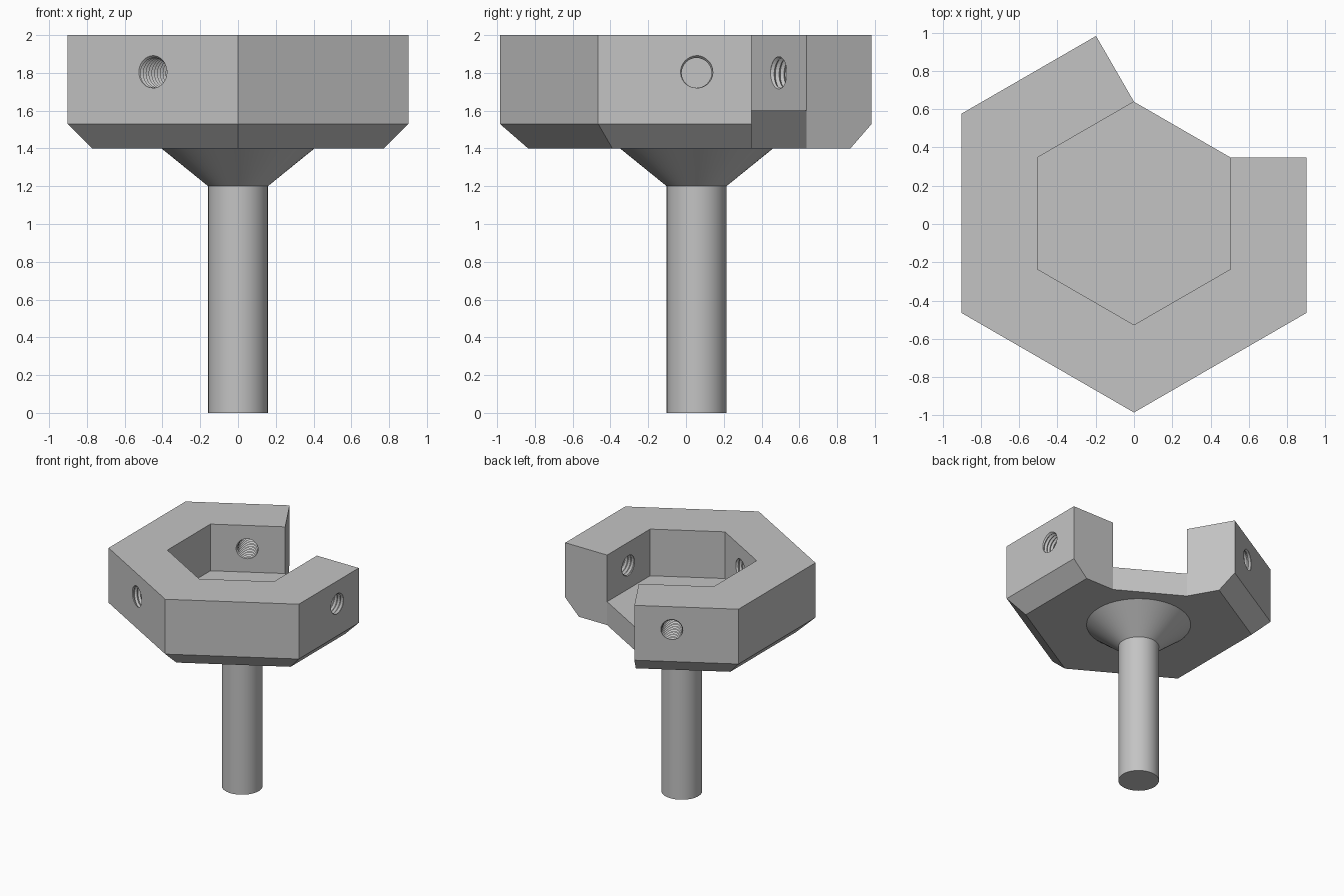
import bpy, bmesh
from math import sin, cos, pi, radians
from mathutils import Vector, Matrix

default = bpy.data.objects.get("Cube")
if default:
    bpy.data.objects.remove(default, do_unlink=True)

CENTRE_Y = 0.056
OUTER, INNER = 0.902, 0.505          # hexagon apothems
BASE, CHAMFER, FLOOR, TOP = 1.4, 1.53, 1.6, 2.0

grey = bpy.data.materials.new("plain grey")
grey.use_nodes = True
colour = (0.55, 0.55, 0.55, 1)
grey.diffuse_color = colour
grey.node_tree.nodes["Principled BSDF"].inputs["Base Color"].default_value = colour


def finish(bm, name):
    bmesh.ops.recalc_face_normals(bm, faces=bm.faces[:])
    mesh = bpy.data.meshes.new(name)
    bm.to_mesh(mesh)
    bm.free()
    mesh.materials.append(grey)
    ob = bpy.data.objects.new(name, mesh)
    ob.location.y = CENTRE_Y
    bpy.context.collection.objects.link(ob)
    return ob


def polar(radius, degrees, z=0.0):
    a = radians(degrees)
    return Vector((radius * cos(a), radius * sin(a), z))


# Hexagonal cup, open on one side
CORNERS = range(90, 391, 60)


def inner_chain(z):
    return [polar(INNER / cos(pi / 6), d, z) for d in CORNERS]


def outer_chain(apothem, z):
    chain = [polar(apothem / cos(pi / 6), d, z) for d in CORNERS]
    ends = inner_chain(z)
    chain[0] = ends[0] + polar(apothem - INNER, 120)
    chain[-1] = ends[-1] + polar(apothem - INNER, 0)
    return chain


bm = bmesh.new()
levels = [outer_chain(OUTER - (CHAMFER - BASE), BASE), outer_chain(OUTER, CHAMFER),
          outer_chain(OUTER, TOP), inner_chain(TOP), inner_chain(FLOOR)]
rows = [[bm.verts.new(p) for p in chain] for chain in levels]
under = {i: bm.verts.new(inner_chain(BASE)[i]) for i in (0, -1)}
for a, b in zip(rows, rows[1:]):
    for i in range(len(a) - 1):
        bm.faces.new((a[i], a[i + 1], b[i + 1], b[i]))
for i in (0, -1):                                   # cut ends of the wall
    bm.faces.new([row[i] for row in rows] + [under[i]])
bm.faces.new(rows[-1])                              # pocket floor
bm.faces.new((rows[-1][0], rows[-1][-1], under[-1], under[0]))
bm.faces.new(rows[0] + [under[-1], under[0]])       # underside
cup = finish(bm, "hex_cup")


# Threaded cutters for the three screw holes
def add_thread(bm, turn, major=0.092, minor=0.079, pitch=0.03, sides=32):
    start, count = INNER - 0.06, 17 * sides

    def helix(radius, shift):
        verts = []
        for m in range(count + 1):
            a = 2 * pi * m / sides
            p = Vector((start + pitch * (m / sides + shift), radius * cos(a), radius * sin(a)))
            verts.append(bm.verts.new(turn @ p))
        return verts

    root, crest = helix(major, 0), helix(minor, 0.5)
    faces = []
    for m in range(count):
        faces.append(bm.faces.new((root[m], root[m + 1], crest[m + 1], crest[m])))
        if m + sides < count:
            faces.append(bm.faces.new((crest[m], crest[m + 1], root[m + 1 + sides], root[m + sides])))
    # one last flank closes the strip up to the end of the helix
    caps = [bm.verts.new(turn @ Vector((x, 0, 0))) for x in (start, start + pitch * count / sides)]
    axis = turn @ Vector((1, 0, 0))
    for e in {e for f in faces for e in f.edges if e.is_boundary}:
        middle = (e.verts[0].co + e.verts[1].co) / 2
        far = middle.dot(axis) > (INNER + OUTER) / 2
        bm.faces.new((*e.verts, caps[far]))


bm = bmesh.new()
for angle in (0, 120, 240):
    add_thread(bm, Matrix.Rotation(radians(angle), 3, "Z"))
bmesh.ops.translate(bm, verts=bm.verts[:], vec=(0, 0, (FLOOR + TOP) / 2))
cutter = finish(bm, "screw_hole_cutter")
cutter.hide_render = True
cutter.display_type = "WIRE"

cut = cup.modifiers.new("screw holes", "BOOLEAN")
cut.operation, cut.solver, cut.object = "DIFFERENCE", "EXACT", cutter

# Turned stem with a flared neck
bm = bmesh.new()
profile = [(0, 0), (0.158, 0), (0.158, 1.2), (0.405, BASE)]
points = [bm.verts.new((r, 0, z)) for r, z in profile]
edges = [bm.edges.new(pair) for pair in zip(points, points[1:])]
bmesh.ops.spin(bm, geom=points + edges, cent=(0, 0, 0), axis=(0, 0, 1),
               angle=2 * pi, steps=64, use_merge=True)
bmesh.ops.remove_doubles(bm, verts=bm.verts[:], dist=0.0005)
stem = finish(bm, "stem")
bpy.ops.object.select_all(action="DESELECT")
stem.select_set(True)
bpy.context.view_layer.objects.active = stem
bpy.ops.object.shade_smooth_by_angle(angle=radians(30))
